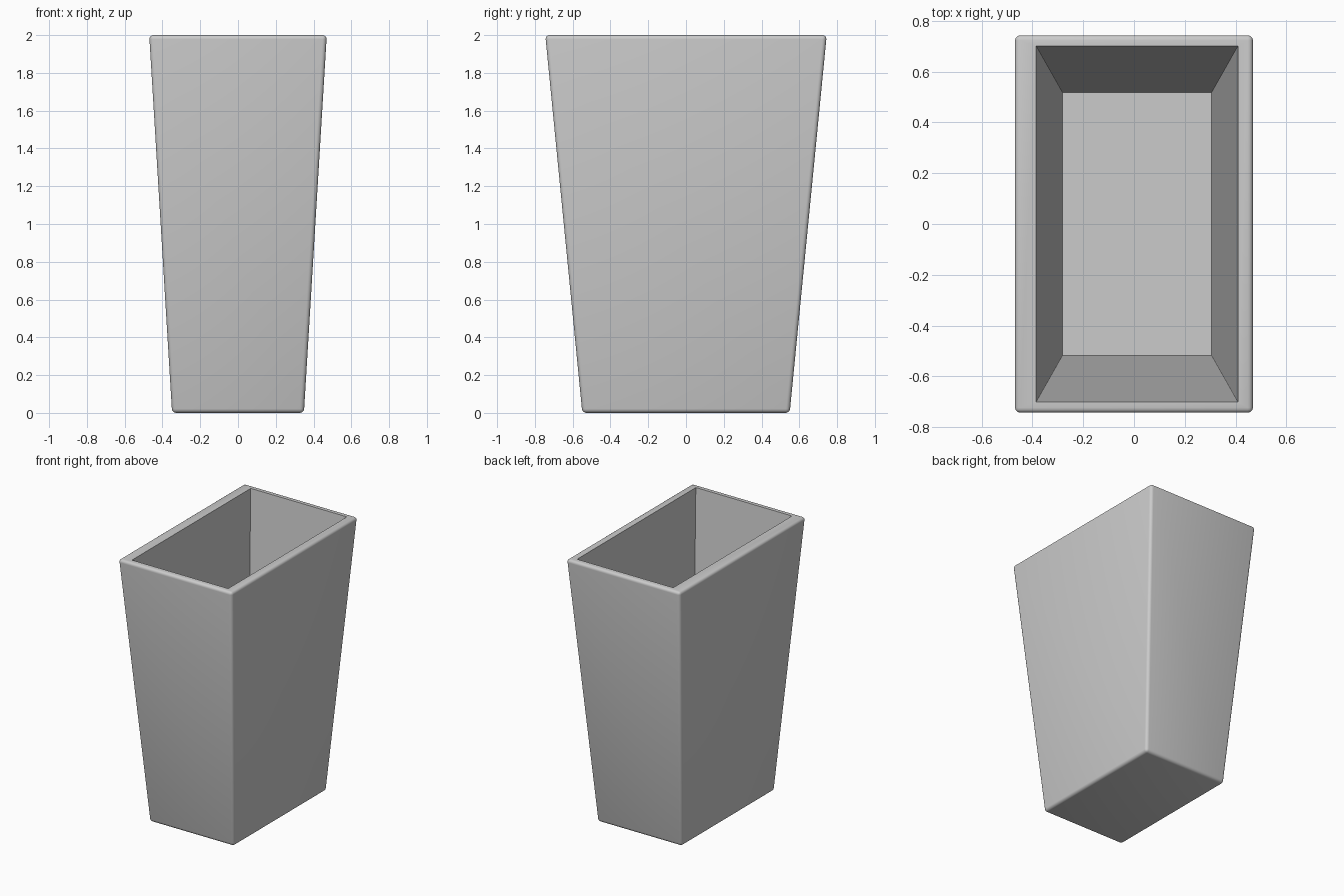
import bpy, bmesh, math

if "Cube" in bpy.data.objects:
    bpy.data.objects.remove(bpy.data.objects["Cube"])


def frustum(name, z0, z1, bottom, top, cx=0.0):
    """Tapered box: bottom/top are half sizes (x, y)."""
    bm = bmesh.new()
    bmesh.ops.create_cube(bm, size=2)
    for v in bm.verts:
        hx, hy = top if v.co.z > 0 else bottom
        v.co = (cx + v.co.x * hx, v.co.y * hy, z1 if v.co.z > 0 else z0)
    me = bpy.data.meshes.new(name)
    bm.to_mesh(me)
    bm.free()
    ob = bpy.data.objects.new(name, me)
    bpy.context.collection.objects.link(ob)
    return ob


# Tapered outer body with softly rounded edges
body = frustum("planter_body", 0, 2, (0.349, 0.549), (0.47, 0.745))
bev = body.modifiers.new("round_edges", 'BEVEL')
bev.width = 0.022
bev.segments = 4
bev.limit_method = 'NONE'

# Hollow: slightly off-centre tapered cavity, continued above the rim
FLOOR, RIM, OVER = 0.12, 2.0, 0.1
low, high = (0.294, 0.518), (0.397, 0.70)
k = 1 + OVER / (RIM - FLOOR)
over = tuple(a + (b - a) * k for a, b in zip(low, high))
cavity = frustum("cavity_cutter", FLOOR, RIM + OVER, low, over, cx=0.012)
cavity.hide_render = True
cavity.hide_set(True)
cut = body.modifiers.new("hollow", 'BOOLEAN')
cut.operation = 'DIFFERENCE'
cut.solver = 'EXACT'
cut.object = cavity

# Bake the modifiers, drop the cutter and smooth the rounded edges
bpy.context.view_layer.objects.active = body
body.select_set(True)
for m in ("round_edges", "hollow"):
    bpy.ops.object.modifier_apply(modifier=m)
bpy.data.objects.remove(cavity)
bpy.ops.object.shade_smooth_by_angle(angle=math.radians(35))
